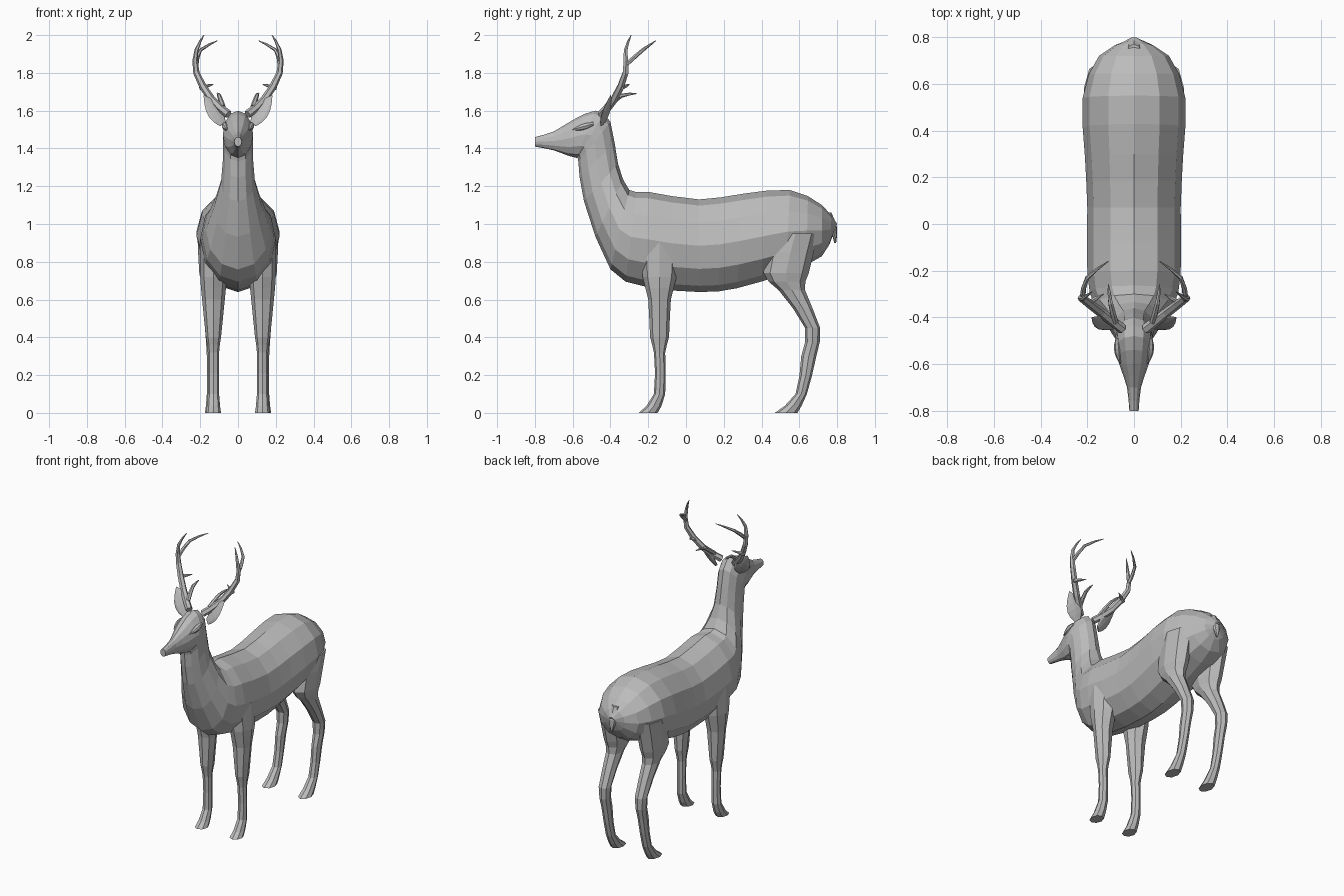
import bpy
import bmesh
import math
from mathutils import Vector

cube = bpy.data.objects.get("Cube")
if cube:
    bpy.data.objects.remove(cube, do_unlink=True)

grey = bpy.data.materials.new("soft_grey")
grey.use_nodes = True
grey.diffuse_color = (.5, .5, .5, 1)
grey.node_tree.nodes["Principled BSDF"].inputs["Base Color"].default_value = grey.diffuse_color


def smooth(keys):
    """Insert a spline midpoint between each pair of neighbouring keys."""
    keys = [Vector(key) for key in keys]
    padded = [keys[0]] + keys + [keys[-1]]
    result = []
    for before, start, end, after in zip(padded, padded[1:], padded[2:], padded[3:]):
        result.append(start)
        result.append((start + end) * 9 / 16 - (before + after) / 16)
    result.append(keys[-1])
    return result


def loft(name, rings, sides, mirror=True):
    """Skin closed rings, each given as centre, half axis, half axis."""
    bm = bmesh.new()
    loops = []
    for centre, first_axis, second_axis in rings:
        loop = []
        for i in range(sides):
            angle = math.tau * i / sides
            offset = first_axis * math.cos(angle) + second_axis * math.sin(angle)
            loop.append(bm.verts.new(centre + offset))
        loops.append(loop)
    for lower, upper in zip(loops, loops[1:]):
        for i in range(sides):
            bm.faces.new((lower[i - 1], lower[i], upper[i], upper[i - 1]))
    bm.faces.new(loops[0])
    bm.faces.new(loops[-1])
    bmesh.ops.recalc_face_normals(bm, faces=bm.faces)
    mesh = bpy.data.meshes.new(name)
    bm.to_mesh(mesh)
    bm.free()
    mesh.materials.append(grey)
    obj = bpy.data.objects.new(name, mesh)
    bpy.context.collection.objects.link(obj)
    if mirror:
        obj.modifiers.new("mirror", 'MIRROR')


def trunk(name, keys):
    """Keys: back outline y, z, belly outline y, z, half width."""
    rings = []
    for back_y, back_z, belly_y, belly_z, width in smooth(keys):
        back = Vector((0, back_y, back_z))
        belly = Vector((0, belly_y, belly_z))
        rings.append(((back + belly) / 2, (back - belly) / 2, Vector((width, 0, 0))))
    loft(name, rings, sides=12, mirror=False)


def limb(name, keys, x):
    """Keys: centre y, z, half depth, half width."""
    rings = []
    for y, z, depth, width in smooth(keys):
        rings.append((Vector((x, y, z)), Vector((0, depth, 0)), Vector((width, 0, 0))))
    loft(name, rings, sides=8, mirror=x > 0)


def horn(name, radius, path):
    """Curved spike that tapers to a fine tip."""
    points = smooth(path)
    last = len(points) - 1
    rings = []
    for i, point in enumerate(points):
        direction = (points[min(i + 1, last)] - points[max(i - 1, 0)]).normalized()
        side = direction.cross(Vector((0, 1, 0))).normalized()
        size = radius * (1 - (i / last) ** 2) + .002
        rings.append((point, side * size, direction.cross(side) * size))
    loft(name, rings, sides=6)


def leaf(name, base, tip, across, width, thickness):
    """Pointed swelling, widest in the middle."""
    base, tip, across = Vector(base), Vector(tip), Vector(across).normalized()
    normal = across.cross(tip - base).normalized()
    steps = 5
    rings = []
    for i in range(steps + 1):
        t = i / steps
        swell = math.sin(math.pi * (.15 + .83 * t))
        rings.append((base.lerp(tip, t), across * width * swell, normal * thickness * swell))
    loft(name, rings, sides=8)


# One skin from the rump through the chest and neck to the muzzle
trunk("body_neck_and_head", [
    (.8, 1, .78, .95, .02),
    (.72, 1.1, .72, .83, .15),
    (.55, 1.18, .53, .74, .22),
    (.3, 1.16, .27, .66, .21),
    (.07, 1.13, .07, .64, .2),
    (-.2, 1.17, -.22, .67, .2),
    (-.3, 1.18, -.4, .76, .17),
    (-.36, 1.32, -.54, 1.12, .09),
    (-.4, 1.54, -.57, 1.33, .08),
    (-.48, 1.6, -.58, 1.35, .08),
    (-.6, 1.55, -.62, 1.36, .06),
    (-.7, 1.49, -.7, 1.39, .03),
    (-.8, 1.46, -.8, 1.41, .02),
])

# Hind legs: thigh, hock and hoof
limb("hind_legs", [
    (.58, .95, .12, .08),
    (.53, .74, .12, .07),
    (.56, .65, .07, .05),
    (.67, .45, .04, .04),
    (.65, .3, .04, .03),
    (.61, .1, .03, .03),
    (.53, 0, .06, .04),
], x=.135)

# Forelegs: shoulder, knee and hoof
limb("forelegs", [
    (-.14, .9, .1, .07),
    (-.14, .72, .09, .07),
    (-.14, .6, .06, .06),
    (-.14, .4, .05, .04),
    (-.14, .32, .03, .03),
    (-.14, .1, .03, .03),
    (-.2, 0, .05, .04),
], x=.13)

# Tail hanging over the rump
limb("tail", [
    (.74, 1.06, .03, .03),
    (.78, .98, .02, .03),
    (.79, .9, .005, .005),
], x=0)

# Ears and brow swellings around the eyes
leaf("ears", base=(.08, -.44, 1.53), tip=(.18, -.4, 1.68),
     across=(.6, -.5, -.5), width=.05, thickness=.012)
leaf("eyes", base=(.07, -.49, 1.53), tip=(.06, -.6, 1.5),
     across=(0, 0, 1), width=.02, thickness=.02)

# Antlers: a curved beam and three tines on each side
horn("antler_beams", .02, [
    (.05, -.45, 1.58), (.14, -.38, 1.66), (.22, -.32, 1.8), (.22, -.32, 1.92), (.18, -.29, 2)])
horn("rear_tines", .01, [(.22, -.31, 1.85), (.2, -.23, 1.92), (.11, -.16, 1.97)])
horn("brow_tines", .012, [(.08, -.42, 1.62), (.1, -.34, 1.68), (.11, -.26, 1.69)])
horn("inner_tines", .01, [(.2, -.34, 1.72), (.13, -.3, 1.74)])
